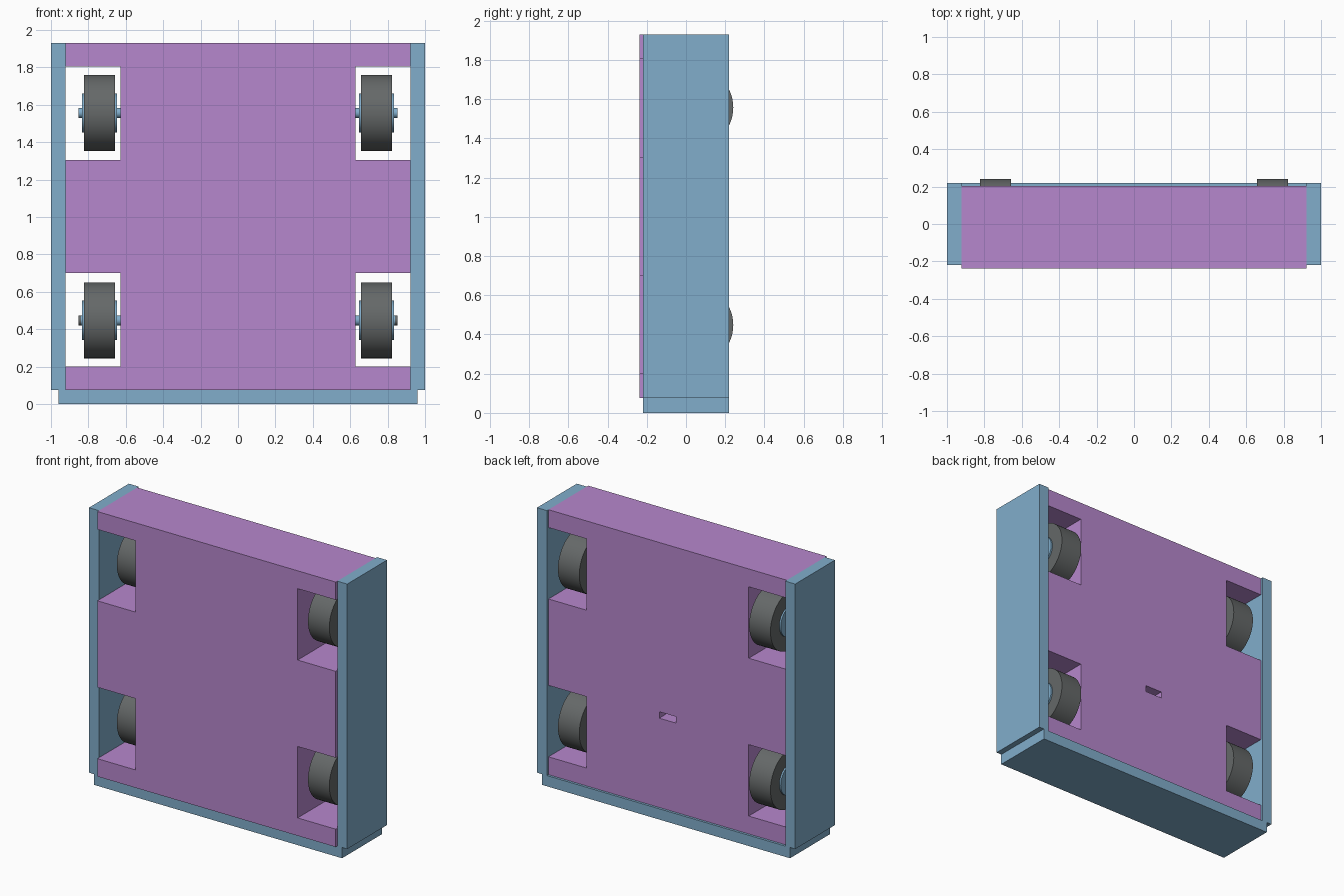
import bpy, bmesh, math
from mathutils import Matrix

cube = bpy.data.objects.get("Cube")
if cube:
    bpy.data.objects.remove(cube, do_unlink=True)


def material(name, rgb):
    m = bpy.data.materials.new(name)
    m.use_nodes = True
    m.diffuse_color = (*rgb, 1)
    m.node_tree.nodes["Principled BSDF"].inputs["Base Color"].default_value = (*rgb, 1)
    return m


BLUE = material("soft blue", (0.22, 0.42, 0.60))
PURPLE = material("lilac purple", (0.47, 0.245, 0.61))
GREY = material("dark rubber grey", (0.13, 0.14, 0.14))


def finish(name, bm, mat):
    mesh = bpy.data.meshes.new(name)
    bmesh.ops.recalc_face_normals(bm, faces=bm.faces)
    bm.to_mesh(mesh)
    bm.free()
    ob = bpy.data.objects.new(name, mesh)
    bpy.context.collection.objects.link(ob)
    mesh.materials.append(mat)
    return ob


def box(name, lo, hi, mat):
    bm = bmesh.new()
    bmesh.ops.create_cube(bm, size=1)
    for v in bm.verts:
        v.co = [(a + b) / 2 + c * (b - a) for a, b, c in zip(lo, hi, v.co)]
    return finish(name, bm, mat)


def disc(name, x0, x1, radius, y, z, mat):
    """Cylinder lying along x, from x0 to x1."""
    bm = bmesh.new()
    place = Matrix.Translation(((x0 + x1) / 2, y, z)) @ Matrix.Rotation(math.pi / 2, 4, "Y")
    bmesh.ops.create_cone(bm, cap_ends=True, segments=64, radius1=radius, radius2=radius,
                          depth=abs(x1 - x0), matrix=place)
    ob = finish(name, bm, mat)
    bpy.ops.object.select_all(action="DESELECT")
    ob.select_set(True)
    bpy.context.view_layer.objects.active = ob
    bpy.ops.object.shade_smooth_by_angle(angle=math.radians(35))
    return ob


# Body: mirrored outline with four open wheel wells, extruded front to back
BOTTOM, TOP, WIDE, NARROW = 0.075, 1.93, 0.923, 0.628
FRONT, BACK = -0.237, 0.203
half = [(WIDE, BOTTOM)]
for low, high in ((0.2, 0.7), (1.305, 1.805)):
    half += [(WIDE, low), (NARROW, low), (NARROW, high), (WIDE, high)]
half.append((WIDE, TOP))
outline = half + [(-x, z) for x, z in reversed(half)]
bm = bmesh.new()
face = bm.faces.new([bm.verts.new((x, FRONT, z)) for x, z in outline])
grown = bmesh.ops.extrude_face_region(bm, geom=[face])["geom"]
for v in grown:
    if isinstance(v, bmesh.types.BMVert):
        v.co.y = BACK
body = finish("body", bm, PURPLE)

# Small slot in the back of the body
cutter = box("slot_cutter", (-0.065, BACK - 0.08, 0.70), (0.065, BACK + 0.1, 0.745), PURPLE)
cutter.hide_render = True
cut = body.modifiers.new("slot", "BOOLEAN")
cut.operation, cut.solver, cut.object = "DIFFERENCE", "EXACT", cutter
bpy.ops.object.select_all(action="DESELECT")
body.select_set(True)
bpy.context.view_layer.objects.active = body
bpy.ops.object.modifier_apply(modifier=cut.name)
bpy.data.objects.remove(cutter, do_unlink=True)

# Outer panels
box("base_panel", (-0.96, -0.22, 0), (0.96, 0.22, BOTTOM), BLUE)
box("left_panel", (WIDE, -0.22, BOTTOM), (1, 0.22, TOP), BLUE)
box("right_panel", (-1, -0.22, BOTTOM), (-WIDE, 0.22, TOP), BLUE)

# Wheels with hubs and axles
AXLE_Y = 0.038
for side, s in (("left", 1), ("right", -1)):
    for level, z in (("lower", 0.448), ("upper", 1.557)):
        tag = f"{level}_{side}"
        disc(tag + "_tyre", s * 0.658, s * 0.823, 0.203, AXLE_Y, z, GREY)
        disc(tag + "_hub", s * 0.648, s * 0.834, 0.105, AXLE_Y, z, BLUE)
        disc(tag + "_axle", s * 0.62, s * 0.84, 0.027, AXLE_Y, z, BLUE)
        disc(tag + "_axle_end", s * 0.84, s * 0.853, 0.027, AXLE_Y, z,
             GREY if level == "lower" else BLUE)
